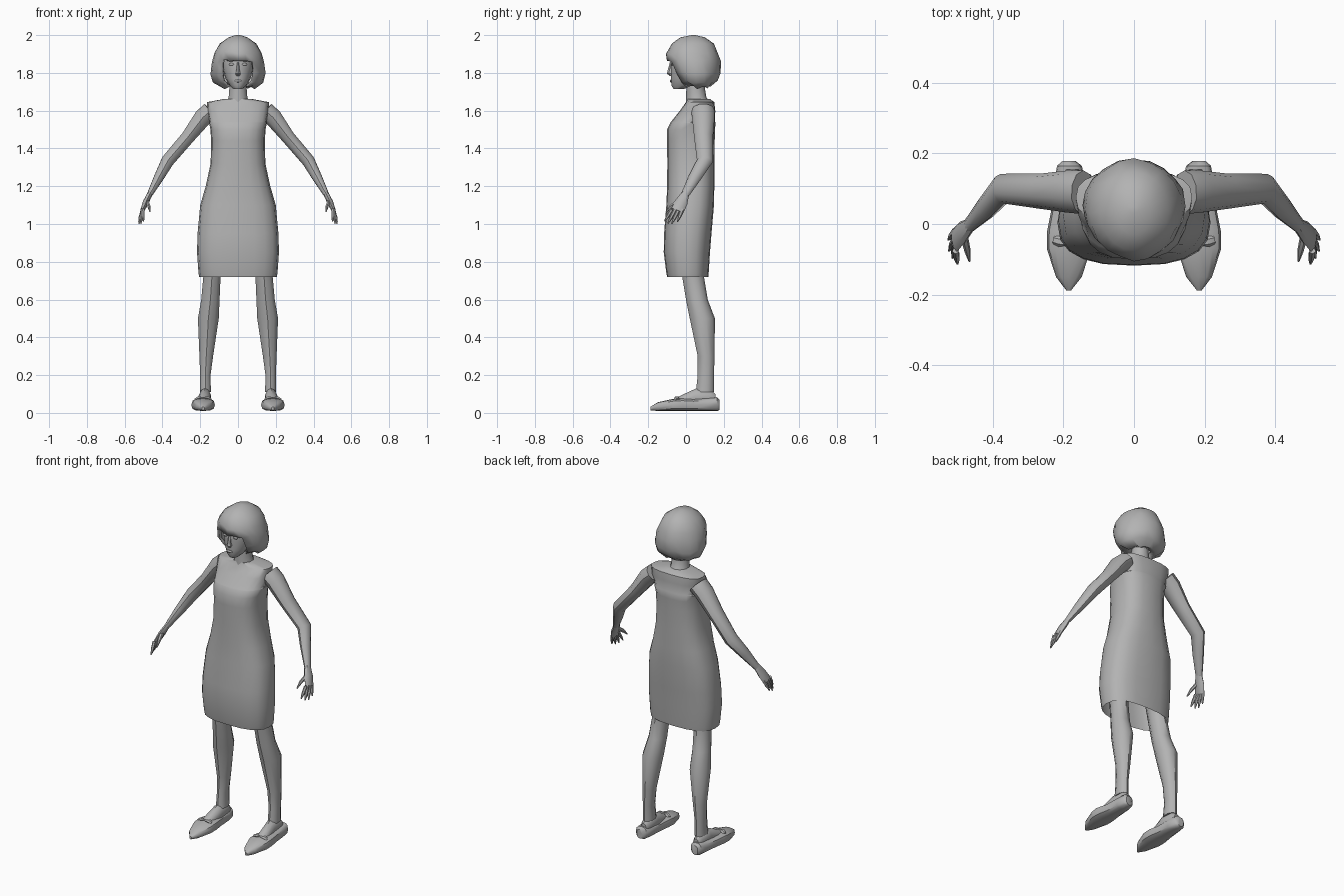
import bpy, bmesh, math, random
from mathutils import Vector

if "Cube" in bpy.data.objects:
    bpy.data.objects.remove(bpy.data.objects["Cube"])

random.seed(4)
grey = bpy.data.materials.new("plain_grey")
grey.diffuse_color = (0.45, 0.45, 0.45, 1)
grey.use_nodes = True
grey.node_tree.nodes["Principled BSDF"].inputs["Base Color"].default_value = grey.diffuse_color


def finish(name, bm, mirror=False, angle=40):
    bmesh.ops.recalc_face_normals(bm, faces=bm.faces)
    me = bpy.data.meshes.new(name)
    bm.to_mesh(me)
    bm.free()
    ob = bpy.data.objects.new(name, me)
    bpy.context.collection.objects.link(ob)
    me.materials.append(grey)
    bpy.ops.object.select_all(action='DESELECT')
    ob.select_set(True)
    bpy.context.view_layer.objects.active = ob
    bpy.ops.object.shade_smooth_by_angle(angle=math.radians(angle))
    if mirror:
        ob.modifiers.new("mirror", 'MIRROR').use_mirror_merge = False
    return ob


def unit(i, n, power=2.0):
    """Point i of n on a superellipse, counted from the front."""
    t = 2 * math.pi * i / n
    s, c = math.sin(t), -math.cos(t)
    f = lambda v: math.copysign(abs(v) ** (2 / power), v)
    return f(s), f(c)


def skin(bm, rings, cap_start=True, cap_end=True, skip=None):
    rows = [[bm.verts.new(p) for p in r] for r in rings]
    n = len(rows[0])
    for k in range(len(rows) - 1):
        for i in range(n):
            if skip and skip(k, i):
                continue
            j = (i + 1) % n
            bm.faces.new((rows[k][i], rows[k][j], rows[k + 1][j], rows[k + 1][i]))
    if cap_start:
        bm.faces.new(rows[0])
    if cap_end:
        bm.faces.new(rows[-1])


def box_ring(axis, pos, a0, a1, b0, b1, n, power):
    """Section across the z axis (x, y extents) or the y axis (x, z extents)."""
    pts = []
    for i in range(n):
        u, v = unit(i, n, power)
        a = (a0 + a1) / 2 + u * (a1 - a0) / 2
        b = (b0 + b1) / 2 + v * (b1 - b0) / 2
        pts.append((a, b, pos) if axis == 'z' else (a, pos, b))
    return pts


def loft(name, axis, rows, n=12, power=2.0, mirror=False, caps=(True, True), angle=40):
    bm = bmesh.new()
    skin(bm, [box_ring(axis, *r, n, power) for r in rows], *caps)
    return finish(name, bm, mirror, angle)


def tube(bm, stations, n=8):
    """Limb along a path; each station is (centre, half thickness, half depth)."""
    pts = [Vector(s[0]) for s in stations]
    rings = []
    for k, (_, ra, rb) in enumerate(stations):
        d = (pts[min(k + 1, len(pts) - 1)] - pts[max(k - 1, 0)]).normalized()
        a = Vector((0, 1, 0)).cross(d).normalized()
        b = d.cross(a)
        ring = []
        for i in range(n):
            u, v = unit(i, n)
            ring.append(pts[k] + a * u * ra + b * v * rb)
        rings.append(ring)
    skin(bm, rings)


def blob(name, centre, size, mirror=False):
    bm = bmesh.new()
    bmesh.ops.create_uvsphere(bm, u_segments=8, v_segments=6, radius=1)
    for v in bm.verts:
        v.co = Vector([c + s * q for c, s, q in zip(centre, size, v.co)])
    return finish(name, bm, mirror)


def sym(rows):
    return [(z, -w, w, f, b) for z, w, f, b in rows]


# Dress: straight skirt, slim waist, yoke seam, open hem
loft("dress", 'z', sym([
    (0.72, .205, -.10, .118), (0.74, .209, -.104, .12), (0.85, .217, -.118, .127),
    (0.95, .214, -.116, .135), (1.10, .20, -.104, .148), (1.20, .171, -.10, .15),
    (1.32, .145, -.099, .15), (1.44, .142, -.10, .152), (1.50, .146, -.10, .154),
    (1.537, .153, -.082, .156), (1.541, .150, -.079, .154), (1.60, .163, -.032, .155),
    (1.645, .165, .0, .15), (1.663, .068, .005, .125)]),
    n=20, power=2.6, caps=(False, True))

# Neck and head
loft("neck", 'z', sym([(1.64, .062, .0, .13), (1.67, .052, .0, .108),
                       (1.72, .048, .002, .10), (1.80, .05, .0, .10)]), n=10)
loft("head", 'z', sym([
    (1.715, .024, -.066, -.01), (1.733, .044, -.077, .04), (1.77, .066, -.080, .08),
    (1.82, .080, -.080, .10), (1.87, .085, -.083, .12), (1.93, .08, -.06, .12)]), n=16)
loft("nose", 'z', sym([(1.783, .008, -.085, -.07), (1.796, .016, -.101, -.06),
                       (1.81, .011, -.098, -.06), (1.855, .006, -.086, -.06)]), n=6)
blob("eye", (.034, -.073, 1.845), (.016, .006, .007), True)
blob("brow", (.036, -.075, 1.865), (.022, .008, .004), True)
blob("mouth", (0, -.080, 1.757), (.020, .006, .007))

# Bobbed hair: full cap above, open round the face below the fringe
hair_rows = sym([
    (2.0, .012, .03, .05), (1.988, .05, -.03, .10), (1.955, .097, -.075, .148),
    (1.905, .125, -.102, .168), (1.862, .138, -.10, .184), (1.80, .146, -.08, .186),
    (1.752, .133, -.045, .166), (1.722, .088, -.005, .13), (1.735, .055, .02, .10)])
N = 20
bm = bmesh.new()
rings = []
for k, r in enumerate(hair_rows):
    ring = [Vector(p) for p in box_ring('z', *r, N, 2.0)]
    for i, p in enumerate(ring):
        if 2 < k < 8:
            p.z += random.uniform(-.009, .009)
            p.y += random.uniform(-.005, .005)
    rings.append(ring)
skin(bm, rings, True, False, lambda k, i: k >= 4 and i in (0, 1, N - 2, N - 1))
hair = finish("hair", bm, angle=50)
thick = hair.modifiers.new("thickness", 'SOLIDIFY')
thick.thickness = 0.015
thick.offset = -1

# Arms
bm = bmesh.new()
tube(bm, [((.145, .09, 1.60), .050, .062), ((.185, .092, 1.565), .050, .060),
          ((.265, .093, 1.46), .038, .050), ((.372, .10, 1.335), .036, .043),
          ((.42, .045, 1.245), .027, .034), ((.468, -.005, 1.155), .015, .022)], 10)
finish("arm", bm, True)

# Hands: palm, four fingers, thumb
bm = bmesh.new()
tube(bm, [((.464, -.002, 1.165), .014, .020), ((.488, -.025, 1.115), .016, .034),
          ((.507, -.046, 1.07), .011, .035)])
for y, tip in ((-.075, (.500, -.113, 1.015)), (-.056, (.514, -.096, 1.002)),
               (-.037, (.524, -.076, 1.0)), (-.018, (.526, -.045, 1.012))):
    base = Vector((.505, y, 1.078))
    tip = Vector(tip)
    tube(bm, [(base, .010, .011), (base.lerp(tip, .6), .009, .009), (tip, .003, .003)], 6)
tube(bm, [((.482, -.03, 1.125), .010, .014), ((.472, -.075, 1.095), .009, .011),
          ((.466, -.105, 1.065), .003, .004)], 6)
finish("hand", bm, True)

# Legs
loft("leg", 'z', [
    (0.90, .075, .185, -.05, .09), (0.72, .09, .186, -.02, .095),
    (0.60, .095, .197, .0, .115), (0.50, .099, .215, .02, .153),
    (0.30, .13, .206, .062, .151), (0.20, .144, .202, .062, .148),
    (0.11, .142, .203, .052, .147)], n=10, mirror=True)

# Feet and flat pointed shoes with a small bow
loft("foot", 'y', [
    (-.07, .155, .215, .03, .072), (-.01, .147, .215, .03, .100),
    (.055, .142, .208, .03, .130), (.13, .145, .205, .03, .122),
    (.155, .155, .195, .03, .10)], n=10, mirror=True)
loft("shoe", 'y', [
    (-.188, .178, .192, .014, .032), (-.15, .148, .221, .01, .056),
    (-.07, .122, .247, .01, .074), (-.02, .123, .246, .01, .078),
    (.04, .133, .234, .01, .074), (.12, .137, .226, .01, .080),
    (.165, .148, .218, .01, .083), (.178, .165, .203, .015, .07)],
    n=12, power=2.8, mirror=True)
bm = bmesh.new()
for side in (-1, 1):
    x = .185
    tube(bm, [((x, -.055, .080), .005, .006), ((x + side * .025, -.05, .078), .010, .015),
              ((x + side * .042, -.045, .070), .007, .012)], 6)
finish("shoe_bow", bm, True)
